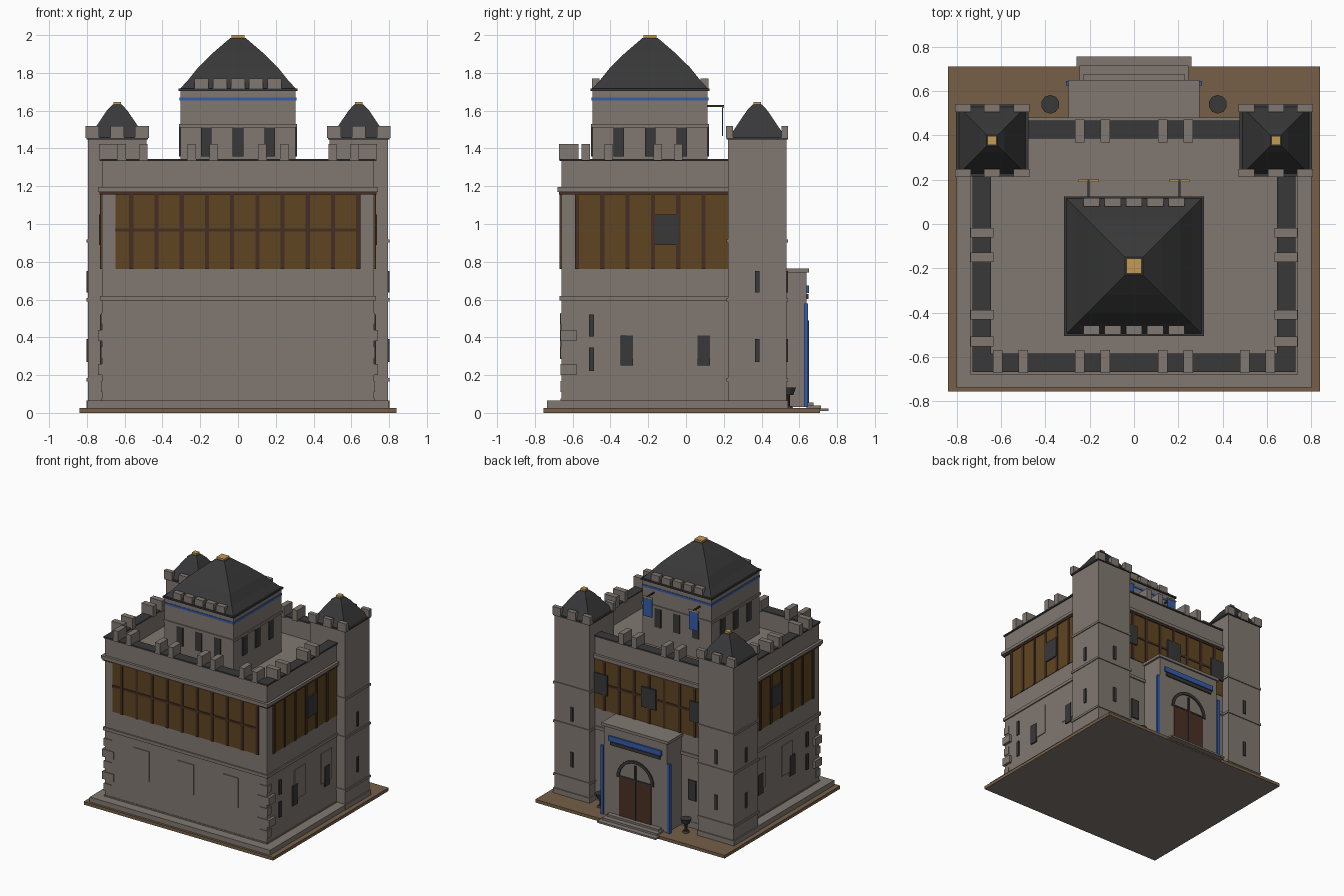
import bpy, bmesh, math
from mathutils import Matrix, Vector

old = bpy.data.objects.get("Cube")
if old:
    bpy.data.objects.remove(old, do_unlink=True)


def material(name, red, green, blue):
    mat = bpy.data.materials.new(name)
    mat.use_nodes = True
    mat.diffuse_color = (red, green, blue, 1)
    mat.node_tree.nodes["Principled BSDF"].inputs["Base Color"].default_value = (red, green, blue, 1)
    return mat


stone = material("stone", .22, .19, .165)
slate = material("dark slate", .04, .04, .042)
timber = material("timber boards", .115, .06, .015)
beam = material("dark beams", .06, .027, .017)
earth = material("bare earth", .18, .115, .065)
cloth = material("blue cloth", .035, .11, .4)
gold = material("gold", .55, .33, .09)
door_wood = material("door wood", .07, .03, .018)


def finish(name, bm, *mats):
    bmesh.ops.recalc_face_normals(bm, faces=bm.faces)
    mesh = bpy.data.meshes.new(name)
    bm.to_mesh(mesh)
    bm.free()
    for mat in mats:
        mesh.materials.append(mat)
    obj = bpy.data.objects.new(name, mesh)
    bpy.context.collection.objects.link(obj)
    return obj


def boxes(name, mat, spans):
    """One object made of boxes, each given as x, y and z ranges."""
    bm = bmesh.new()
    for span in spans:
        middle = Vector([(a + b) / 2 for a, b in span])
        size = [abs(b - a) for a, b in span] + [1]
        bmesh.ops.create_cube(bm, size=1, matrix=Matrix.Translation(middle) @ Matrix.Diagonal(size))
    return finish(name, bm, mat)


def about(c, half):
    return (c - half, c + half)


def square(cx, cy, half, z):
    return (about(cx, half), about(cy, half), z)


def square_roof(name, cx, cy, profile):
    """Four-sided roof through (half width, height) steps."""
    bm = bmesh.new()
    rings = [[bm.verts.new((cx + sx * h, cy + sy * h, z))
              for sx, sy in ((-1, -1), (1, -1), (1, 1), (-1, 1))] for h, z in profile]
    for low, high in zip(rings, rings[1:]):
        for i in range(4):
            j = (i + 1) % 4
            bm.faces.new((low[i], low[j], high[j], high[i]))
    bm.faces.new(rings[0])
    bm.faces.new(rings[-1])
    return finish(name, bm, slate)


SIDES = (-1, 1)
WX, FRONT, BACK = .72, -.66, .46     # main walls
TX, TY, TH = .64, .377, .155         # corner towers
KY, KH = -.19, .305                  # keep


def walls(grow, z):
    return (about(0, WX + grow), (FRONT - grow, BACK + grow), z)


def ring(out, inner, z):
    """Four wall strips following the main walls."""
    x, f, b = WX + out, FRONT - out, BACK + out
    ix, i_f, ib = WX - inner, FRONT + inner, BACK - inner
    return [((-x, x), (f, i_f), z), ((-x, x), (ib, b), z),
            ((-x, -ix), (i_f, ib), z), ((ix, x), (i_f, ib), z)]


# Ground and plinth
ground = boxes("ground", earth, [(about(0, .84), (-.755, .71), (0, .025))])
ground.data.materials.append(stone)
for face in ground.data.polygons:
    if face.normal.z < -.5:
        face.material_index = 1
boxes("plinth", stone, [(about(0, .8), (-.737, BACK), (.02, .065))]
      + [square(s * TX, TY, TH + .008, (.02, .065)) for s in SIDES])

# Main block, string courses and corner stones
boxes("main_walls", stone, [walls(0, (.05, 1.2))])
boxes("string_course", stone, [walls(.01, (.595, .62)), walls(.004, (.06, .075))])
boxes("corner_stones", stone, [
    (about(s * (WX - .03), .036 + .015 * (i % 2)), (FRONT - .005, FRONT + .05 + .03 * (i % 2)),
     about(.14 + i * .09, .03)) for s in SIDES for i in range(5)])
boxes("cornice", stone, ring(.02, .08, (1.17, 1.195)))
boxes("cornice_beam", beam, ring(.012, .08, (1.155, 1.17)))
boxes("parapet", stone, ring(0, .075, (1.18, 1.335)))
boxes("parapet_cap", slate, ring(.008, .075, (1.333, 1.345)))

# Paired battlements around the parapet
merlon_z = (1.335, 1.423)
row = [s * x for s in SIDES for x in (.13, .245, .5, .615)]
spans = [(about(x, .022), about(FRONT + .04, .052), merlon_z) for x in row]
spans += [(about(x, .022), about(BACK - .04, .052), merlon_z) for x in row if abs(x) < .3]
spans += [(about(s * (WX - .035), .052), about(y, .022), merlon_z)
          for s in SIDES for y in (-.53, -.41, -.15, -.04)]
boxes("battlements", stone, spans)

# Timber galleries with posts and rails
gallery_z = (.762, 1.158)
panels, posts = [], []
panels += [(about(0, .648), (FRONT - .004, FRONT), gallery_z),
           (about(0, .5), (BACK, BACK + .004), gallery_z)]
posts += [(about(-.565 + i * .1335, .011), (FRONT - .01, FRONT), gallery_z) for i in range(10)]
posts += [(about(i * .134, .011), (BACK, BACK + .01), gallery_z) for i in range(-3, 4)]
rail_z = about(.968, .009)
posts += [(about(0, .648), (FRONT - .009, FRONT), rail_z), (about(0, .5), (BACK, BACK + .009), rail_z)]
for s in SIDES:
    panels.append(((s * WX, s * (WX + .004)), (-.588, .23), gallery_z))
    posts += [((s * WX, s * (WX + .01)), about(-.577 + i * .134, .011), gallery_z) for i in range(6)]
boxes("gallery_boards", timber, panels)
boxes("gallery_posts", beam, posts)
shutter_z = (.888, 1.05)
boxes("gallery_shutters", slate,
      [((s * WX, s * (WX + .016)), about(-.103, .064), shutter_z) for s in SIDES]
      + [(about(x, .064), (BACK, BACK + .016), shutter_z) for x in (-.43, 0, .43)])

# Blind panels and slit windows in the lower walls
panel_z = (.285, .527)
boxes("blind_panels", stone,
      [(about(x, .07), (FRONT - .006, FRONT), panel_z) for x in (-.395, 0, .395)]
      + [((s * WX, s * (WX + .006)), about(y, .068), panel_z) for s in SIDES for y in (-.248, .088)])
slits = []
for s in SIDES:
    face = (s * WX, s * (WX + .01))
    slits += [(face, about(y, .033), (.25, .41)) for y in (-.313, .093)]
    slits += [(face, about(-.5, .014), z) for z in ((.222, .345), (.405, .52))]
    slits.append((about(s * .38, .035), (BACK, BACK + .01), (.25, .41)))
    for z in ((.27, .39), (.637, .75)):
        outer = s * (TX + TH)
        slits += [((outer, outer + s * .008), about(TY, .012), z),
                  (about(s * TX, .012), (TY + TH, TY + TH + .008), z)]
boxes("slit_windows", slate, slits)

# Corner towers
for s, side in ((1, "left"), (-1, "right")):
    x = s * TX
    boxes(side + "_tower", stone, [square(x, TY, TH, (.03, 1.45))]
          + [square(x, TY, TH + .007, about(z, .009)) for z in (.175, .6, .91)])
    boxes(side + "_tower_cap", slate, [square(x, TY, TH + .008, (1.448, 1.46))])
    boxes(side + "_tower_battlements", stone, [
        (about(x + dx, .036), about(TY + t * .146, .018), (1.455, 1.518))
        for t in SIDES for dx in (-.132, 0, .132)])
    square_roof(side + "_tower_roof", x, TY, [(.15, 1.46), (.112, 1.515), (.055, 1.6), (.025, 1.632)])
    boxes(side + "_tower_finial", gold, [square(x, TY, .02, (1.628, 1.647))])

# Central keep
boxes("keep", stone, [square(0, KY, KH, (1.2, 1.71)), square(0, KY, KH + .008, (1.51, 1.53))])
boxes("keep_blue_band", cloth, [square(0, KY, KH + .004, (1.653, 1.67))])
window_z = (1.358, 1.512)
reach = KH + .008
boxes("keep_windows", slate, [
    span for s in SIDES for d in (-.167, 0, .167) for span in (
        (about(d, .028), (KY + s * KH, KY + s * reach), window_z),
        ((s * KH, s * reach), about(KY + d, .028), window_z))])
boxes("keep_eaves", slate, [square(0, KY, KH + .01, (1.705, 1.718))])
square_roof("keep_roof", 0, KY, [(.305, 1.718), (.262, 1.765), (.21, 1.83), (.13, 1.908), (.04, 1.985)])
boxes("keep_battlements", stone, [
    (about(i * .096, .037), about(KY + s * .288, .02), (1.712, 1.77)) for s in SIDES for i in range(-2, 3)])
boxes("keep_finial", gold, [square(0, KY, .034, (1.98, 2))])

# Hanging banners on the back of the keep
keep_back = KY + KH
boxes("banner_arms", slate, [(about(s * .205, .005), (keep_back, .2), about(1.625, .005)) for s in SIDES])
boxes("banner_bars", gold, [(about(s * .205, .046), about(.195, .005), about(1.62, .005)) for s in SIDES])
boxes("banners", cloth, [(about(s * .205, .04), about(.193, .003), (1.465, 1.62)) for s in SIDES])

# Entrance porch and steps
PORCH = .638
boxes("porch", stone, [(about(0, .28), (BACK, PORCH), (.03, .745)),
                       (about(0, .295), (BACK, PORCH + .012), (.742, .765))])
boxes("steps", stone, [(about(0, .23 + i * .015), (PORCH, .675 + i * .04), (.01, .056 - i * .016))
                       for i in range(3)])
boxes("porch_blue_posts", cloth, [(about(s * .295, .012), about(.635, .01), (.03, .58)) for s in SIDES])
boxes("porch_blue_lintel", cloth, [(about(0, .235), (PORCH, PORCH + .012), (.635, .675))])
boxes("porch_dark_lintel", slate, [(about(0, .22), (PORCH, PORCH + .01), (.603, .63))])
boxes("door", door_wood, [(about(0, .142), (PORCH, PORCH + .006), (.055, .37))])
boxes("door_bars", slate, [(about(0, .008), (PORCH, PORCH + .012), (.055, .49)),
                           (about(0, .15), (PORCH, PORCH + .009), about(.372, .006))])

# Arch moulding over the door
bm = bmesh.new()
steps = 14
loops = []
for i in range(steps + 1):
    a = math.pi * i / steps
    loops.append([bm.verts.new((r * math.cos(a), y, .365 + r * math.sin(a)))
                  for r, y in ((.142, PORCH), (.142, PORCH + .009), (.165, PORCH + .009), (.165, PORCH))])
for p, q in zip(loops, loops[1:]):
    for i in range(4):
        j = (i + 1) % 4
        bm.faces.new((p[i], p[j], q[j], q[i]))
bm.faces.new(loops[0])
bm.faces.new(loops[-1])
finish("door_arch", bm, slate)

# Fire bowls beside the porch
bm = bmesh.new()
for s in SIDES:
    for low, high, z, depth in ((.028, .042, .115, .04), (.01, .01, .06, .08), (.03, .02, .03, .015)):
        bmesh.ops.create_cone(bm, cap_ends=True, segments=10, radius1=low, radius2=high, depth=depth,
                              matrix=Matrix.Translation((s * .378, .54, z)))
finish("fire_bowls", bm, slate)
